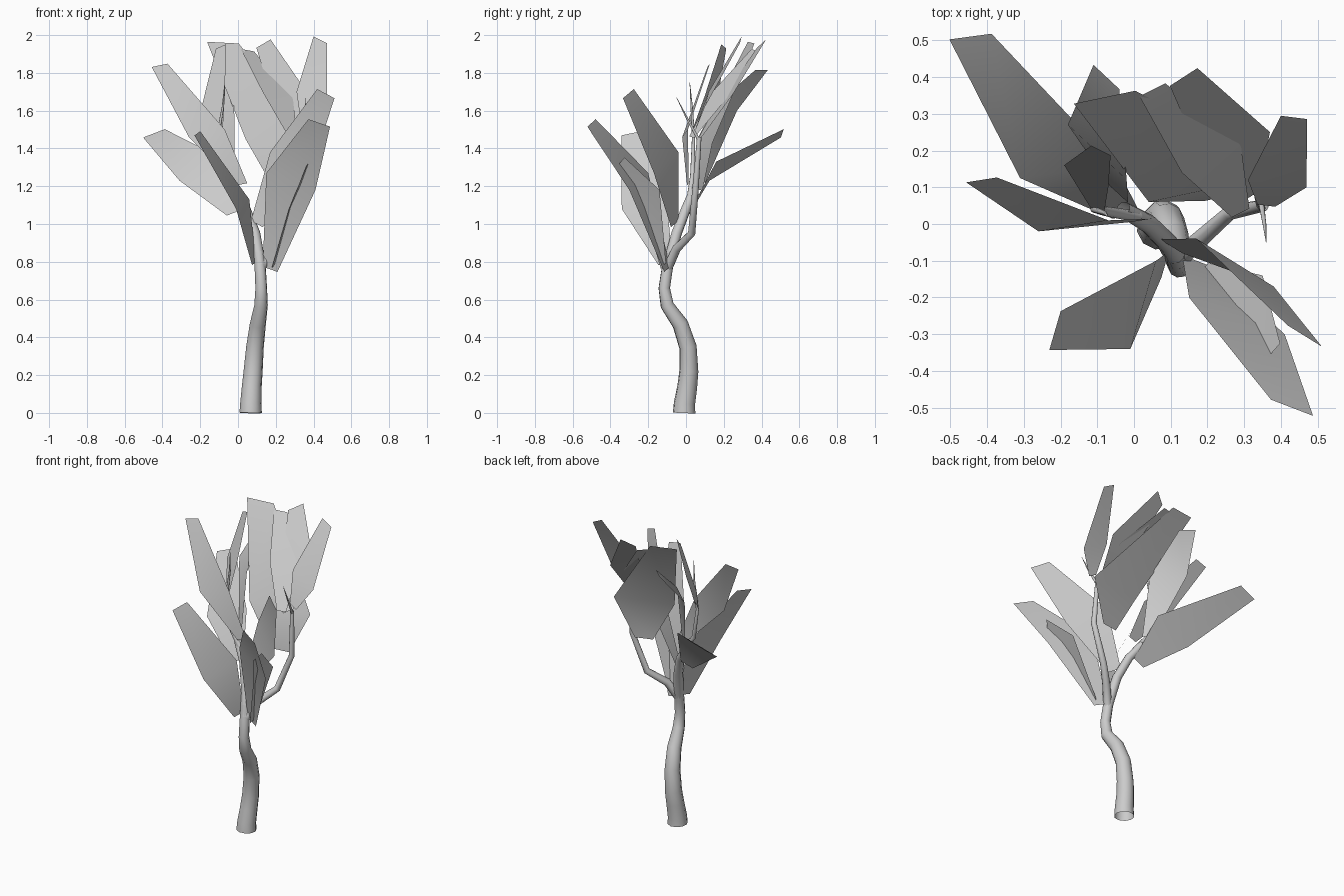
import bpy
from mathutils import Vector

default_cube = bpy.data.objects.get("Cube")
if default_cube:
    bpy.data.objects.remove(default_cube, do_unlink=True)

# One plain grey for bark and foliage
grey = bpy.data.materials.new("plain_grey")
grey.use_nodes = True
colour = (0.6, 0.6, 0.6, 1)
grey.diffuse_color = colour
grey.node_tree.nodes["Principled BSDF"].inputs["Base Color"].default_value = colour


def branch(name, *stations):
    """Tapered open tube through stations of x, y, z, radius."""
    curve = bpy.data.curves.new(name, "CURVE")
    curve.dimensions = "3D"
    curve.bevel_depth = 1
    curve.bevel_resolution = 3
    spline = curve.splines.new("POLY")
    spline.points.add(len(stations) - 1)
    for point, (x, y, z, radius) in zip(spline.points, stations):
        point.co = (x, y, z, 1)
        point.radius = radius
    tube = bpy.data.objects.new(name, curve)
    bpy.context.collection.objects.link(tube)
    curve.materials.append(grey)
    bpy.ops.object.select_all(action="DESELECT")
    tube.select_set(True)
    bpy.context.view_layer.objects.active = tube
    bpy.ops.object.convert(target="MESH")
    bpy.ops.object.shade_smooth_by_angle(angle=1.3)


def leaf(name, base, left, right, tip):
    """Blunt leaf plate, folded across its widest line."""
    base, left, right, tip = map(Vector, (base, left, right, tip))
    side = right - left
    base_half = side * 0.15
    tip_half = side * 0.22
    corners = [base - base_half, base + base_half, right,
               tip + tip_half, tip - tip_half, left]
    mesh = bpy.data.meshes.new(name)
    mesh.from_pydata(corners, [], [(0, 1, 2, 5), (5, 2, 3, 4)])
    mesh.materials.append(grey)
    mesh.shade_smooth()
    plate = bpy.data.objects.new(name, mesh)
    bpy.context.collection.objects.link(plate)


# Trunk, flared at the foot and bent forward at the middle
branch("trunk", (.067, -.01, 0, .06), (.068, -.008, .05, .057),
       (.073, .007, .14, .053), (.08, .015, .22, .051), (.09, .01, .35, .047),
       (.105, -.03, .47, .043), (.122, -.1, .57, .036),
       (.123, -.115, .66, .031), (.118, -.1, .76, .03), (.11, -.08, .85, .028))

# Two main limbs
branch("left_limb", (.118, -.1, .76, .026), (.17, -.05, .87, .024),
       (.26, .03, .95, .02), (.35, .05, 1.18, .017), (.34, .07, 1.46, .012))
branch("right_limb", (.118, -.095, .78, .03), (.09, -.05, .95, .028),
       (.04, 0, 1.08, .026), (-.03, .04, 1.18, .022))

# Slender twig and spike
branch("right_twig", (.01, .02, 1.14, .016), (-.08, .035, 1.26, .013),
       (-.11, .04, 1.45, .009), (-.08, .03, 1.62, .006), (-.07, .02, 1.75, .001))
branch("left_spike", (.345, .065, 1.45, .008), (.355, .0, 1.57, .005),
       (.36, -.05, 1.67, .001))

# Right-hand leaves
leaf("right_high_leaf", (.02, .01, 1.21), (-.26, -.02, 1.46),
     (-.07, .01, 1.5), (-.415, .12, 1.84))
leaf("right_low_leaf", (-.02, .02, 1.06), (-.31, .125, 1.23),
     (-.05, .16, 1.33), (-.445, .51, 1.48))
leaf("right_back_leaf", (-.04, .08, 1.22), (-.18, .27, 1.6),
     (-.02, .12, 1.6), (-.075, .4, 1.815))
leaf("right_twig_leaf", (-.1, .035, 1.47), (-.19, .16, 1.63),
     (-.07, .1, 1.68), (-.09, .2, 1.94))

# Crown leaves on the left limb
leaf("crown_large_leaf", (.25, .075, 1.18), (.04, .06, 1.45),
     (.42, .14, 1.43), (-.08, .345, 1.96))
leaf("crown_middle_leaf", (.29, .03, 1.46), (.13, .14, 1.7),
     (.29, .22, 1.67), (.05, .365, 1.92))
leaf("crown_back_leaf", (.31, .07, 1.45), (.2, .14, 1.59),
     (.37, .25, 1.69), (.135, .4, 1.955))
leaf("crown_left_leaf", (.36, .05, 1.5), (.31, .12, 1.7),
     (.47, .1, 1.62), (.435, .29, 1.975))

# Front leaves around the fork
leaf("front_right_leaf", (.085, -.11, .79), (-.01, -.34, 1.08),
     (.06, -.1, 1.13), (-.215, -.29, 1.48))
leaf("front_high_leaf", (.1, -.06, 1), (.17, -.04, 1.38),
     (.38, -.17, 1.27), (.465, -.305, 1.69))
leaf("front_left_leaf", (.17, -.1, .76), (.15, -.2, 1.27),
     (.41, -.3, 1.18), (.43, -.5, 1.535))
leaf("front_low_leaf", (.19, -.12, .78), (.27, -.23, 1.08),
     (.35, -.14, 1.18), (.38, -.345, 1.33))
